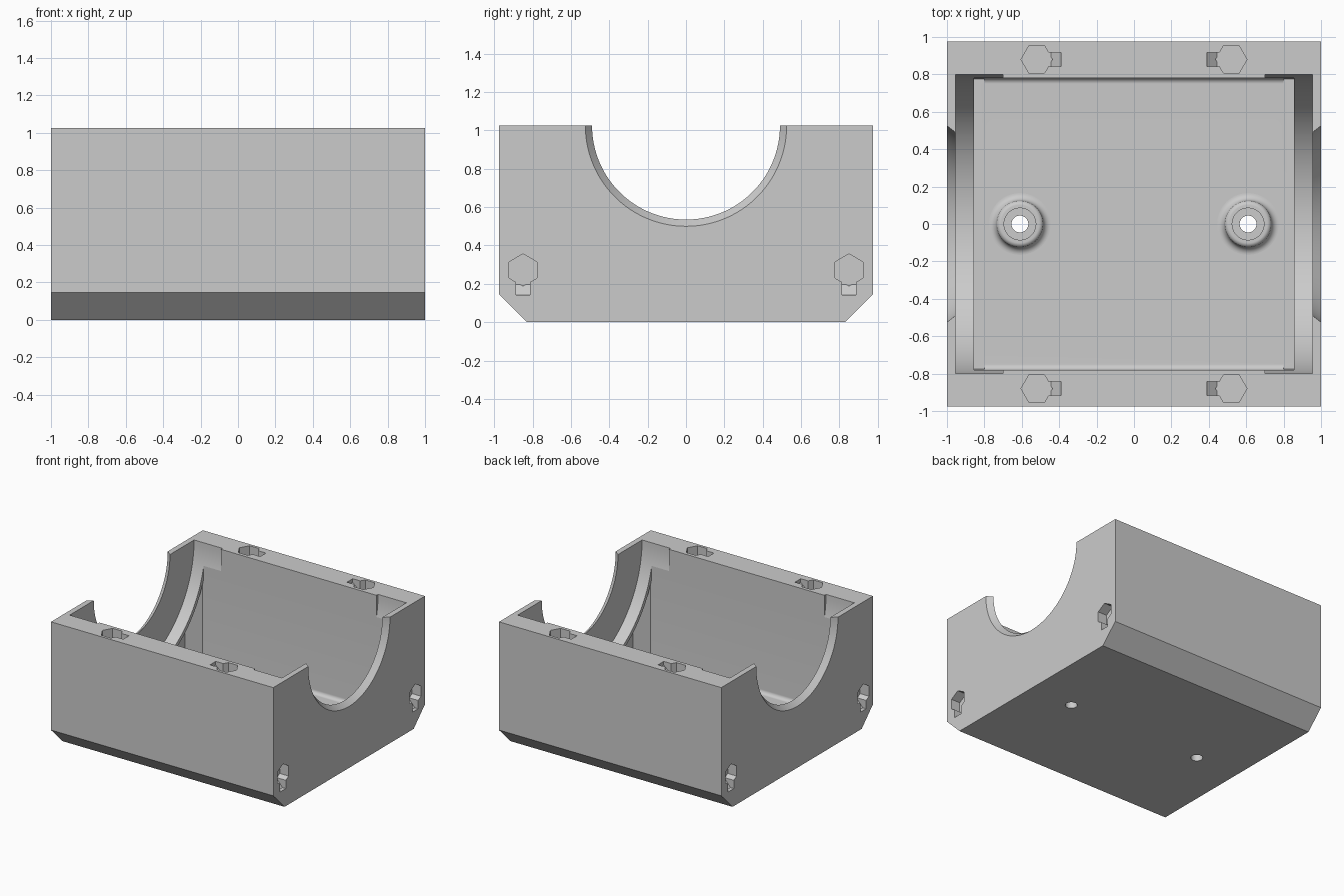
import bpy, bmesh, math
from mathutils import Matrix, Vector

if "Cube" in bpy.data.objects:
    bpy.data.objects.remove(bpy.data.objects["Cube"], do_unlink=True)

TOP = 1.025     # height of the open rim and of the bore axis
FLOOR = 0.08    # inside floor

grey = bpy.data.materials.new("plain grey")
grey.use_nodes = True
grey.diffuse_color = (0.6, 0.6, 0.6, 1)
grey.node_tree.nodes["Principled BSDF"].inputs["Base Color"].default_value = (0.6, 0.6, 0.6, 1)


def make_object(name, bm):
    bmesh.ops.recalc_face_normals(bm, faces=bm.faces)
    mesh = bpy.data.meshes.new(name)
    bm.to_mesh(mesh)
    bm.free()
    mesh.materials.append(grey)
    obj = bpy.data.objects.new(name, mesh)
    bpy.context.collection.objects.link(obj)
    return obj


def frame(origin, x_dir, y_dir):
    x, y = Vector(x_dir), Vector(y_dir)
    m = Matrix((x, y, x.cross(y))).transposed().to_4x4()
    m.translation = origin
    return m


def prism(name, outline, z0, z1, matrix):
    bm = bmesh.new()
    face = bm.faces.new([bm.verts.new((x, y, z0)) for x, y in outline])
    new = bmesh.ops.extrude_face_region(bm, geom=[face])["geom"]
    bmesh.ops.translate(bm, vec=(0, 0, z1 - z0),
                        verts=[v for v in new if isinstance(v, bmesh.types.BMVert)])
    # Close the starting end if the extrusion consumed it
    bmesh.ops.holes_fill(bm, edges=[e for e in bm.edges if e.is_boundary])
    bm.transform(matrix)
    return make_object(name, bm)


def lathe(name, profile, matrix, steps=128):
    bm = bmesh.new()
    rings = [[bm.verts.new((r * math.cos(math.tau * i / steps),
                            r * math.sin(math.tau * i / steps), z)) for i in range(steps)]
             for r, z in profile]
    for a, b in zip(rings, rings[1:]):
        for i in range(steps):
            j = (i + 1) % steps
            bm.faces.new((a[i], a[j], b[j], b[i]))
    bm.faces.new(rings[0])
    bm.faces.new(rings[-1])
    bm.transform(matrix)
    return make_object(name, bm)


def activate(obj):
    bpy.ops.object.select_all(action="DESELECT")
    obj.select_set(True)
    bpy.context.view_layer.objects.active = obj


def combine(obj, other, operation="DIFFERENCE"):
    mod = obj.modifiers.new("cut", "BOOLEAN")
    mod.operation, mod.solver, mod.object = operation, "EXACT", other
    activate(obj)
    bpy.ops.object.modifier_apply(modifier=mod.name)
    bpy.data.objects.remove(other, do_unlink=True)


along_x = frame((0, 0, 0), (0, 1, 0), (0, 0, 1))
bore_axis = frame((0, 0, TOP), (0, 1, 0), (0, 0, 1))
upright = Matrix.Identity(4)

# Outer block with chamfered lower edges
half = [(0.83, 0), (0.975, 0.145), (0.975, TOP)]
body = prism("housing_body", half + [(-y, z) for y, z in reversed(half)], -1, 1, along_x)

# Main cavity with rounded floor corners
R = 0.03
corner = [(0.78 - R + R * math.sin(a), FLOOR + R - R * math.cos(a))
          for a in (math.pi / 2 * i / 10 for i in range(11))]
half = corner + [(0.78, TOP + 0.1)]
combine(body, prism("cavity_cutter", half + [(-y, z) for y, z in reversed(half)],
                    -0.855, 0.855, along_x))

for s in (-1, 1):
    # Recess with slanted sides below each groove, leaving a thin curved ledge
    recess = [(s * 0.8, -0.775), (s * 0.86, -0.775), (s * 0.955, -0.68),
              (s * 0.955, 0.68), (s * 0.86, 0.775), (s * 0.8, 0.775)]
    cutter = prism("recess_cutter", recess, FLOOR, 0.9, upright)
    combine(cutter, lathe("ledge_keeper", [(0.83, s * 0.7), (0.83, s * 1.1)], bore_axis))
    combine(body, cutter)
    # Round end groove and flared half-bore
    combine(body, lathe("groove_cutter", [(0.8, s * 0.7), (0.8, s * 0.955)], bore_axis))
    combine(body, lathe("bore_cutter", [(0.49, s * 0.9), (0.49, s * 0.955),
                                        (0.525, s), (0.525, s * 1.05)], bore_axis))


# Hexagonal nut pocket with a ramped slot beside it
def nut_pocket(origin, slot_dir, out_dir):
    side = Vector(out_dir).cross(Vector(slot_dir))
    depth, r = 0.08, 0.084
    hexagon = [(r * math.cos(math.pi / 3 * i), r * math.sin(math.pi / 3 * i)) for i in range(6)]
    combine(body, prism("nut_cutter", hexagon, -depth, 0.02, frame(origin, slot_dir, side)))
    ramp = [(0, 0.03), (0.13, 0.03), (0.13, -0.03), (0.075, -0.078), (0, -0.078)]
    combine(body, prism("slot_cutter", ramp, -0.037, 0.037, frame(origin, slot_dir, out_dir)))


for sx in (-1, 1):
    for sy in (-1, 1):
        nut_pocket((sx * 0.52, sy * 0.88, TOP), (-sx, 0, 0), (0, 0, 1))
        nut_pocket((sx, sy * 0.85, 0.272), (0, 0, -1), (sx, 0, 0))

# Screw bosses flowing out of the floor, with counterbored holes
quarter = [math.pi / 2 * i / 10 for i in range(11)]
for s in (-1, 1):
    place = Matrix.Translation((s * 0.61, 0, 0))
    flare = [(0.165, FLOOR - 0.03)]
    flare += [(0.165 - 0.04 * math.sin(a), FLOOR + 0.001 + 0.04 * (1 - math.cos(a)))
              for a in quarter]
    flare += [(0.1 + 0.025 * math.cos(a), FLOOR + 0.041 + 0.025 * math.sin(a))
              for a in quarter[1:]]
    combine(body, lathe("screw_boss", flare, place, 64), "UNION")
    combine(body, lathe("screw_head_cutter", [(0.085, FLOOR + 0.02), (0.085, 0.4)], place, 48))
    combine(body, lathe("screw_hole_cutter", [(0.045, -0.1), (0.045, 0.4)], place, 48))

activate(body)
bpy.ops.object.shade_smooth_by_angle(angle=math.radians(12))
